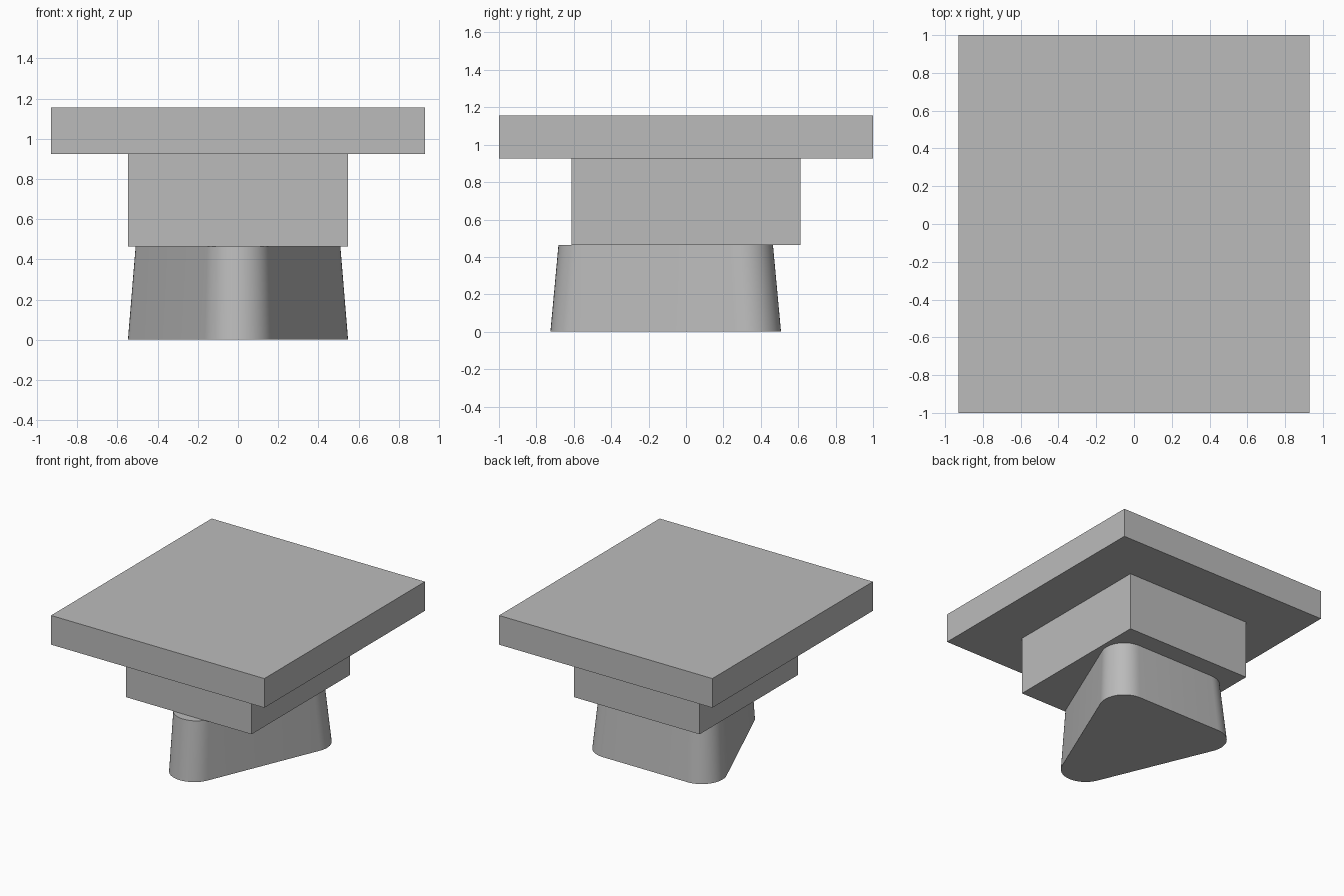
import bpy, bmesh
from math import atan2, cos, sin, pi, radians

cube = bpy.data.objects.get("Cube")
if cube:
    bpy.data.objects.remove(cube, do_unlink=True)

grey = bpy.data.materials.new("plain grey")
grey.use_nodes = True
colour = (0.5, 0.5, 0.5, 1)
grey.diffuse_color = colour
grey.node_tree.nodes["Principled BSDF"].inputs["Base Color"].default_value = colour


def box(name, width, depth, bottom, top):
    bpy.ops.mesh.primitive_cube_add(size=1, location=(0, 0, (bottom + top) / 2))
    part = bpy.context.object
    part.name = name
    part.scale = (width, depth, top - bottom)
    bpy.ops.object.transform_apply(location=False, rotation=False, scale=True)
    part.data.materials.append(grey)


def rounded_triangle(half_width, front, back, radius, steps=16):
    """Outline with one rounded corner at the front and two at the back."""
    centres = [(0, front + radius),
               (half_width - radius, back - radius),
               (radius - half_width, back - radius)]
    points = []
    for i, (x, y) in enumerate(centres):
        px, py = centres[i - 1]
        nx, ny = centres[(i + 1) % 3]
        start = atan2(px - x, y - py)  # outward normal of the incoming side
        start = atan2(-(x - px), y - py)
        end = atan2(-(nx - x), ny - y)
        sweep = (end - start) % (2 * pi)
        for s in range(steps + 1):
            a = start + sweep * s / steps
            points.append((x + radius * cos(a), y + radius * sin(a)))
    return points


# Tapered stem with a rounded triangular section
height, taper, middle = 0.465, 0.93, -0.108
outline = rounded_triangle(0.548, -0.725, 0.508, 0.18)
bm = bmesh.new()
base = [bm.verts.new((x, y, 0)) for x, y in outline]
cap = [bm.verts.new((x * taper, middle + (y - middle) * taper, height))
       for x, y in outline]
bm.faces.new(base[::-1])
bm.faces.new(cap)
for i in range(len(base)):
    j = (i + 1) % len(base)
    bm.faces.new((base[i], base[j], cap[j], cap[i]))
mesh = bpy.data.meshes.new("stem")
bm.to_mesh(mesh)
bm.free()
mesh.materials.append(grey)
stem = bpy.data.objects.new("stem", mesh)
bpy.context.collection.objects.link(stem)
bpy.ops.object.select_all(action="DESELECT")
stem.select_set(True)
bpy.context.view_layer.objects.active = stem
bpy.ops.object.shade_smooth_by_angle(angle=radians(30))

# Middle block and top slab
box("middle_block", 1.094, 1.224, height, 0.925)
box("top_slab", 1.86, 2.0, 0.925, 1.155)
